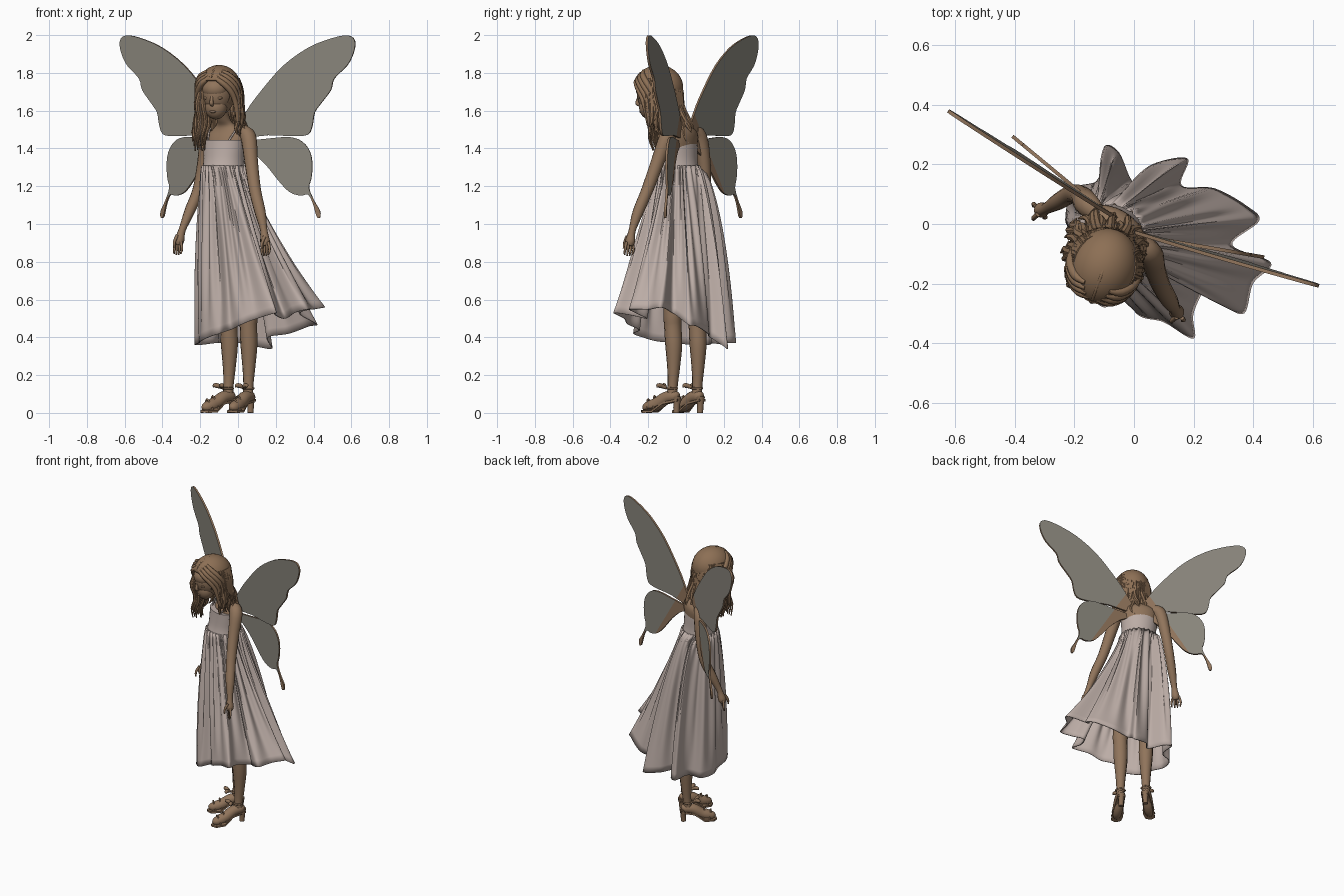
import bpy, bmesh, math, random
from mathutils import Vector

random.seed(4)
if "Cube" in bpy.data.objects:
    bpy.data.objects.remove(bpy.data.objects["Cube"])


def material(name, rgb):
    m = bpy.data.materials.new(name)
    m.use_nodes = True
    m.diffuse_color = (*rgb, 1)
    node = next(n for n in m.node_tree.nodes if n.type == 'BSDF_PRINCIPLED')
    node.inputs["Base Color"].default_value = (*rgb, 1)
    node.inputs["Roughness"].default_value = 0.8
    return m


SKIN = material("warm brown skin", (.28, .175, .105))
HAIR = material("brown hair", (.265, .16, .09))
SHOE = material("brown leather", (.25, .155, .092))
CLOTH = material("pale dress cloth", (.5, .415, .38))
WING = material("grey wing membrane", (.25, .235, .2))


def finish(name, bm, mats, angle=50):
    bmesh.ops.recalc_face_normals(bm, faces=bm.faces)
    mesh = bpy.data.meshes.new(name)
    bm.to_mesh(mesh)
    bm.free()
    for m in mats:
        mesh.materials.append(m)
    ob = bpy.data.objects.new(name, mesh)
    bpy.context.collection.objects.link(ob)
    bpy.ops.object.select_all(action='DESELECT')
    ob.select_set(True)
    bpy.context.view_layer.objects.active = ob
    bpy.ops.object.shade_smooth_by_angle(angle=math.radians(angle))
    return ob


def spline(pts, steps, closed=False):
    """Catmull-Rom curve through points of any dimension."""
    n, out = len(pts), []
    pick = (lambda i: pts[i % n]) if closed else (lambda i: pts[max(0, min(n - 1, i))])
    for i in range(n if closed else n - 1):
        quad = [pick(i + k) for k in (-1, 0, 1, 2)]
        for s in range(steps):
            t = s / steps
            out.append([.5 * (2 * b + (c - a) * t + (2 * a - 5 * b + 4 * c - d) * t * t
                              + (3 * b - a - 3 * c + d) * t ** 3) for a, b, c, d in zip(*quad)])
    return out if closed else out + [list(pts[-1])]


def add_loft(bm, rings, cap=True):
    loops = [[bm.verts.new(p) for p in ring] for ring in rings]
    n = len(loops[0])
    for lo, hi in zip(loops, loops[1:]):
        for i in range(n):
            bm.faces.new((lo[i], lo[(i + 1) % n], hi[(i + 1) % n], hi[i]))
    if cap:
        bm.faces.new(loops[0])
        bm.faces.new(loops[-1])


def add_tube(bm, pts, steps=4, sides=12):
    path = spline(pts, steps)
    pos = [Vector(p[:3]) for p in path]
    side, rings = Vector((.83, -.55, .12)), []
    for i, p in enumerate(pos):
        d = (pos[min(i + 1, len(pos) - 1)] - pos[max(i - 1, 0)]).normalized()
        side = (side - d * side.dot(d)).normalized()
        up, r = d.cross(side), max(path[i][3], .001)
        rings.append([p + r * (side * math.cos(a) + up * math.sin(a))
                      for a in (math.tau * k / sides for k in range(sides))])
    add_loft(bm, rings)


def tubes(name, paths, mat, steps=4, sides=12):
    bm = bmesh.new()
    for p in paths:
        add_tube(bm, p, steps, sides)
    return finish(name, bm, [mat])


def oval_loft(name, sections, mat, turn=-35):
    t, rings = math.radians(turn), []
    for cx, cy, z, a, b in spline(sections, 3):
        rings.append([(cx + a * math.cos(k) * math.cos(t) - b * math.sin(k) * math.sin(t),
                       cy + a * math.cos(k) * math.sin(t) + b * math.sin(k) * math.cos(t), z)
                      for k in (math.tau * i / 32 for i in range(32))])
    bm = bmesh.new()
    add_loft(bm, rings)
    return finish(name, bm, [mat])


def ball(name, loc, size, mat, turn=0, keep=None):
    bm = bmesh.new()
    bmesh.ops.create_uvsphere(bm, u_segments=32, v_segments=20, radius=1)
    if keep:
        bmesh.ops.delete(bm, geom=[f for f in bm.faces if not keep(f.calc_center_median())], context='FACES')
    ob = finish(name, bm, [mat])
    ob.location, ob.scale, ob.rotation_euler.z = loc, size, turn
    return ob


# Skirt: gathered waist flowing out to a windblown, folded hem
hem = [(.46, -.13, .56), (.33, -.07, .53), (.42, .01, .47), (.38, .06, .46), (.27, .12, .42),
       (.16, .13, .4), (.18, .22, .34), (.06, .2, .36), (0, .14, .37), (-.05, .24, .37),
       (-.1, .26, .37), (-.12, .15, .37), (-.2, .12, .36), (-.23, .03, .36), (-.21, -.06, .37),
       (-.2, -.16, .38), (-.16, -.23, .4), (-.1, -.28, .42), (-.04, -.25, .44), (.02, -.31, .47),
       (.1, -.33, .5), (.2, -.385, .53), (.2, -.3, .52), (.25, -.21, .5), (.3, -.27, .53),
       (.37, -.3, .55), (.4, -.2, .55)]
edge = spline(hem, 8, True)
rings = []
for r in range(23):
    t, ring = r / 22, []
    for i, (x, y, z) in enumerate(edge):
        a = math.atan2(y + .05, x - .07)
        c, s = math.cos(a), math.sin(a)
        power = max(.45, 1 + .3 * c - .4 * max(0, s) - .2 * max(0, -c) - .05 * max(0, -s))
        rad = .112 + .007 * math.cos(i * math.tau / 6) * (1 - t)
        w = t ** power
        fold = .011 * math.sin(i * math.tau / 8 + 2 * s) * math.sin(math.pi * t)
        ring.append(((-.075 + rad * c) * (1 - w) + x * w + fold * c,
                     (-.045 + rad * s) * (1 - w) + y * w + fold * s, 1.31 * (1 - t) + z * t))
    rings.append(ring)
bm = bmesh.new()
add_loft(bm, rings, cap=False)
skirt = finish("skirt", bm, [CLOTH], 60)
skirt.modifiers.new("cloth thickness", 'SOLIDIFY').thickness = .006

# Bodice, torso and straps
oval_loft("bodice", [(-.075, -.045, 1.29, .115, .11), (-.075, -.042, 1.34, .112, .098),
                     (-.075, -.04, 1.4, .116, .092), (-.075, -.04, 1.445, .118, .088)], CLOTH)
oval_loft("torso", [(-.07, -.035, 1.38, .108, .078), (-.062, -.025, 1.45, .115, .072),
                    (-.058, -.02, 1.49, .1, .06), (-.062, -.03, 1.52, .06, .047),
                    (-.075, -.06, 1.55, .036, .036), (-.092, -.1, 1.62, .035, .035)], SKIN)
tubes("straps", [[(-.055, -.125, 1.43, .005), (-.01, -.1, 1.5, .005), (.01, -.06, 1.51, .005), (.0, .01, 1.43, .005)],
                 [(-.16, -.06, 1.43, .005), (-.15, -.02, 1.5, .005), (-.12, .04, 1.5, .005), (-.1, .045, 1.43, .005)]],
      CLOTH, sides=8)

# Arms and hands
arms = {
    "left": [(.02, -.07, 1.49, .035), (.055, -.1, 1.46, .042), (.07, -.15, 1.33, .036), (.09, -.205, 1.18, .032),
             (.118, -.255, 1.06, .029), (.137, -.285, .965, .019), (.143, -.295, .91, .026), (.147, -.3, .885, .018)],
    "right": [(-.13, .04, 1.49, .035), (-.16, .07, 1.46, .042), (-.18, .095, 1.33, .035), (-.21, .1, 1.18, .031),
              (-.255, .075, 1.07, .028), (-.295, .052, .97, .019), (-.31, .047, .915, .026), (-.317, .045, .89, .018)]}
for side, path in arms.items():
    tubes(side + "_arm", [path], SKIN)
    hx, hy, hz, _ = path[-1]
    fingers = []
    for k in range(4):
        ox, oy = (k - 1.5) * .009, (k - 1.5) * -.01
        fingers.append([(hx + ox, hy + oy, hz + .02, .008), (hx + ox * 1.5, hy + oy * 1.5, hz - .02, .007),
                        (hx + ox * 1.3 - .004, hy + oy * 1.3 - .006, hz - .057 + abs(k - 1.5) * .006, .004)])
    fingers.append([(hx - .005, hy - .012, hz + .05, .009), (hx - .02, hy - .025, hz + .015, .008),
                    (hx - .02, hy - .03, hz - .015, .005)])
    tubes(side + "_fingers", fingers, SKIN, 3, 8)

# Legs, high-heeled shoes and ankle bows
for side, ax, ay, dx, dy in (("left", .055, -.07, -.5, -.86), ("right", -.05, .06, -.75, -.65)):
    def at(s, z, r, off=0):
        return (ax + dx * s - dy * off, ay + dy * s + dx * off, z, r)
    tubes(side + "_leg", [[(ax * .7 - .01, ay * .8, .9, .06), at(0, .55, .05), at(0, .46, .046), at(-.006, .36, .045),
                           at(-.005, .24, .034), at(0, .15, .027), at(.005, .09, .028)]], SKIN)
    tubes(side + "_foot", [[at(-.035, .085, .015), at(-.015, .088, .03), at(.04, .08, .034), at(.09, .05, .035),
                            at(.13, .036, .034), at(.165, .028, .025), at(.18, .022, .01)]], SKIN)
    bm = bmesh.new()
    add_tube(bm, [at(-.022, .085, .027), at(-.025, .05, .018), at(-.022, 0, .016)])
    add_loft(bm, [[at(s, z + h, 0, o)[:3] for s, z, o in
                   ((-.04, .062, .024), (.05, .045, .028), (.11, .002, .037), (.17, 0, .032), (.19, .002, .008),
                    (.19, .002, -.008), (.17, 0, -.032), (.11, .002, -.037), (.05, .045, -.028), (-.04, .062, -.024))]
                  for h in (0, .012)])
    finish(side + "_shoe", bm, [SHOE], 40)
    straps = [[at(s, z, .005, -w), at(s + .012, z + h, .005), at(s, z, .005, w)]
              for s, z, h, w in ((.1, .02, .07, .036), (.14, .015, .058, .035))]
    straps.append([at(-.025, .13, .006), at(.0, .13, .006, .03), at(.035, .13, .006),
                   at(.0, .13, .006, -.03), at(-.025, .13, .006)])
    tubes(side + "_shoe_straps", straps, SHOE, 5, 8)
    tubes(side + "_bow", [[at(.04, .13, .006), at(.06, .142, .012, w * .4), at(.072, .145, .012, w), at(.075, .135, .003, w * 1.2)]
                          for w in (-.03, .03)], SHOE, 3, 8)

# Head bowed forward, with a sleepy face
FACE = math.radians(250)
fwd = Vector((math.cos(FACE), math.sin(FACE), 0))
lat = Vector((-fwd.y, fwd.x, 0))
head = Vector((-.1, -.145, 1.68))


def on_head(forward, sideways, z):
    return head + fwd * forward + lat * sideways + Vector((0, 0, z - head.z))


ball("head", on_head(.01, 0, 1.69), (.108, .084, .115), SKIN, FACE)
ball("brow", on_head(.055, 0, 1.715), (.07, .07, .06), SKIN, FACE)
ball("jaw", on_head(.05, 0, 1.62), (.056, .06, .066), SKIN, FACE)
ball("lips", on_head(.098, 0, 1.595), (.009, .018, .007), SKIN, FACE)
tubes("nose", [[(*on_head(.107, 0, 1.685), .006), (*on_head(.117, 0, 1.655), .009), (*on_head(.118, 0, 1.637), .011),
                (*on_head(.098, 0, 1.625), .005)]], SKIN)
for side, s in (("left", 1), ("right", -1)):
    ball(side + "_eyelid", on_head(.096, s * .034, 1.667), (.011, .019, .008), SKIN, FACE)

# Hair: cap open at the face, locks swept from the parting, loose wavy strands
cap = ball("hair_cap", (-.1, -.145, 1.722), (.133, .113, .12), HAIR, FACE,
           keep=lambda c: c.x < .45 or c.z > .36)
cap.modifiers.new("hair thickness", 'SOLIDIFY').thickness = .03
tubes("hair_parting", [[(*on_head(.116, 0, 1.775), .005), (*on_head(.085, 0, 1.81), .005), (*on_head(.02, 0, 1.836), .006),
                        (*on_head(-.06, 0, 1.822), .004)]], HAIR)
locks = []
for s, drop in ((-1, .1), (1, .03)):
    for k in range(4):
        lock = []
        for deg, z, thick in ((6, 1.775, .008), (28, 1.75, .015), (50, 1.71, .016),
                              (66, 1.66, .015), (76, 1.6 - drop * .4, .012), (80, 1.55 - drop, .003)):
            a, z = math.radians(deg + k * 9), z + k * .012
            rad = .124 * math.sqrt(1 - (max(0, z - 1.722) / .12) ** 2)
            lock.append((*on_head(rad * math.cos(a), rad * .93 * s * math.sin(a), z), thick))
        locks.append(lock)
tubes("hair_front_locks", locks, HAIR, 3, 8)
strands = []
for k in range(84):
    deg = -34 + 236 * k / 83 + random.uniform(-3, 3)
    a, right = math.radians(deg), max(0, min(1, (deg - 130) / 50))
    end_z = 1.5 - .08 * right - .05 * math.sin(max(0, a)) + random.uniform(-.035, .05)
    end_r = .118 + .055 * max(0, math.sin(a)) + random.uniform(-.025, .02)
    path = []
    for t, rad, thick in ((0, .095, .012), (.25, .11, .017), (.5, .115, .017), (.75, (.115 + end_r) / 2, .014),
                          (.9, end_r - .008, .01), (1, end_r, .003)):
        b = a + random.uniform(-.12, .12) * t
        path.append((-.097 + rad * math.cos(b), -.138 + rad * math.sin(b), 1.77 + (end_z - 1.77) * t, thick))
    strands.append(path)
for k in range(9):
    x, y = -.2 + random.uniform(-.025, .04), -.165 + random.uniform(-.03, .04)
    strands.append([(-.18, -.175, 1.75, .01), (x - .005, y - .01, 1.64, .013), (x + .01, y + .01, 1.54, .011),
                    (x - .01, y, 1.46, .007), (x - .015, y + .02, random.uniform(1.37, 1.43), .003)])
tubes("hair_strands", strands, HAIR, 3, 7)

# Wings: span along the first coordinate, height along the second
upper = [(-.1, 1.46), (0, 1.59), (.15, 1.71), (.35, 1.84), (.58, 1.935), (.8, 1.985), (.94, 1.998), (1, 1.97),
         (.99, 1.91), (.93, 1.84), (.81, 1.77), (.78, 1.71), (.69, 1.64), (.63, 1.59), (.61, 1.525),
         (.57, 1.475), (.45, 1.465), (.2, 1.47)]
lower = [(-.08, 1.43), (.17, 1.45), (.4, 1.46), (.52, 1.435), (.59, 1.38), (.61, 1.31), (.6, 1.24), (.58, 1.19),
         (.63, 1.12), (.68, 1.07), (.68, 1.035), (.65, 1.04), (.615, 1.11), (.57, 1.155),
         (.5, 1.15), (.4, 1.17), (.3, 1.23), (.19, 1.31), (.06, 1.38)]


def wing(name, outline, root, span, lean):
    bm = bmesh.new()
    face = bm.faces.new([bm.verts.new((t, 0, z)) for t, z in spline(outline, 3, True)])
    out = bmesh.ops.extrude_face_region(bm, geom=[face])
    bmesh.ops.translate(bm, verts=[v for v in out["geom"] if isinstance(v, bmesh.types.BMVert)], vec=(0, .012, 0))
    bmesh.ops.triangulate(bm, faces=bm.faces)
    # Slanted cut that separates the brown root from the membrane
    start, slant = Vector((.13, 0, 1.45)), Vector((1, 0, 1.05))
    bmesh.ops.bisect_plane(bm, geom=bm.verts[:] + bm.edges[:] + bm.faces[:], plane_co=start, plane_no=slant)
    for f in bm.faces:
        c = f.calc_center_median()
        rim = abs(f.normal.y) < .5 or c.z < 1.15
        f.material_index = int(rim or (c.y > .008 and (c - start).dot(slant) < 0))
    along = Vector((*span, 0))
    back = Vector((-span[1], span[0], 0)).normalized() * (1 if span[0] > 0 else -1)
    for v in bm.verts:
        t, depth, z = v.co
        v.co = Vector((*root, z)) + along * t + back * (depth - .006 + lean * (1.75 - z))
    return finish(name, bm, [WING, SKIN], 30)


wing("left_upper_wing", upper, (.04, -.043), (.58, -.16), .02)
wing("right_upper_wing", upper, (-.1, .04), (-.52, .342), .02)
wing("left_lower_wing", lower, (.04, -.043), (.58, -.1), 0)
wing("right_lower_wing", lower, (-.1, .04), (-.45, .372), 0)
